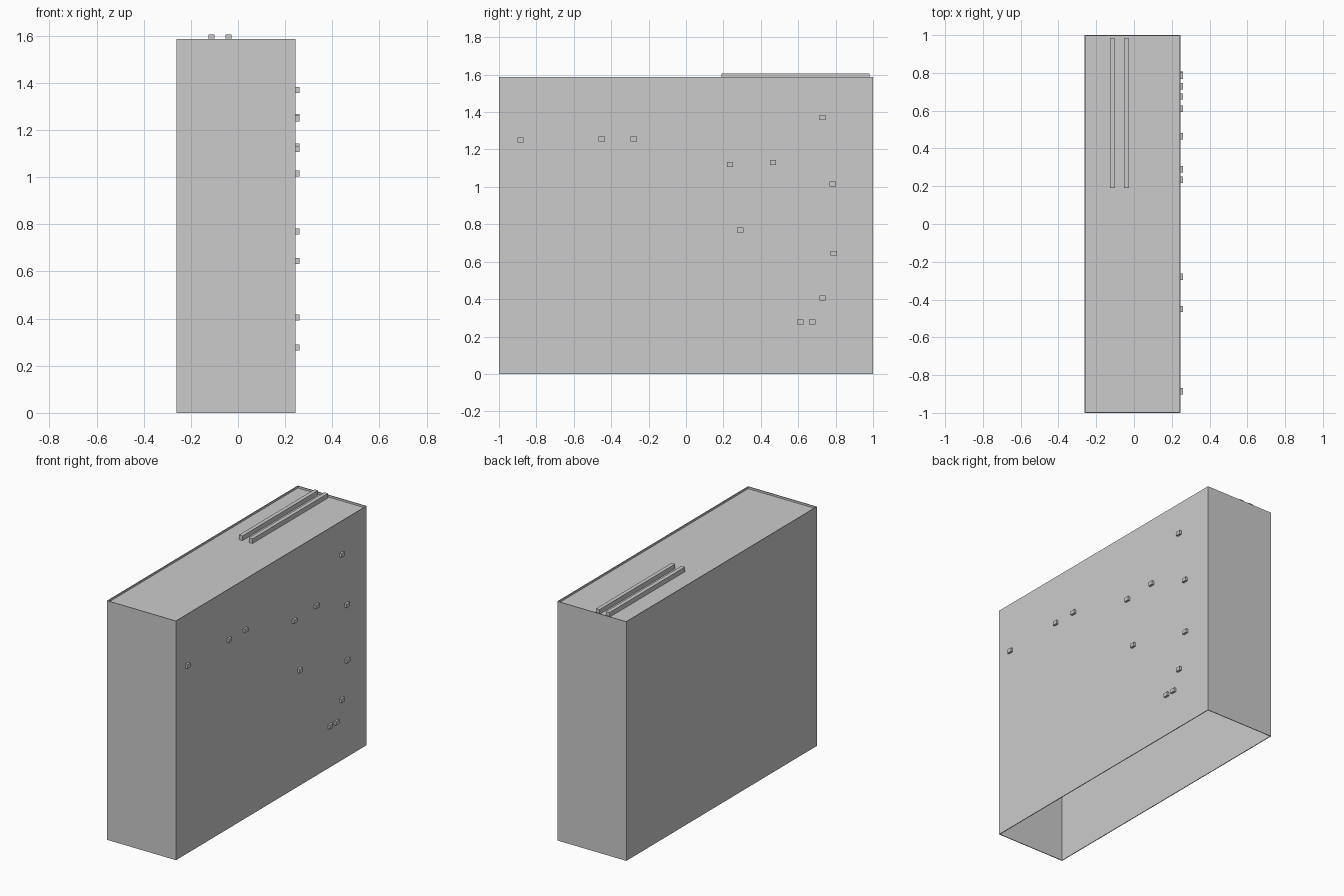
import bpy
import bmesh
from mathutils import Matrix, Vector

default = bpy.data.objects.get("Cube")
if default:
    bpy.data.objects.remove(default, do_unlink=True)

grey = bpy.data.materials.new("plain grey")
grey.use_nodes = True
colour = (0.6, 0.6, 0.6, 1)
grey.diffuse_color = colour
grey.node_tree.nodes["Principled BSDF"].inputs["Base Color"].default_value = colour

LEFT, RIGHT, HALF_DEPTH = -0.262, 0.245, 1.0
RIM, ROOF, RAIL_TOP = 1.587, 1.574, 1.605
WALL = 0.005


def box(name, low, high, open_ends=False):
    """Axis-aligned box between two corners, optionally without top and bottom."""
    low, high = Vector(low), Vector(high)
    bm = bmesh.new()
    bmesh.ops.create_cube(bm, size=1, matrix=Matrix.LocRotScale(
        (low + high) / 2, None, high - low))
    if open_ends:
        bm.normal_update()
        ends = [f for f in bm.faces if abs(f.normal.z) > 0.9]
        bmesh.ops.delete(bm, geom=ends, context="FACES_ONLY")
    mesh = bpy.data.meshes.new(name)
    bm.to_mesh(mesh)
    bm.free()
    mesh.materials.append(grey)
    obj = bpy.data.objects.new(name, mesh)
    bpy.context.collection.objects.link(obj)
    return obj


# Thin outer walls, open underneath
walls = box("outer_walls", (LEFT, -HALF_DEPTH, 0), (RIGHT, HALF_DEPTH, RIM), True)
shell = walls.modifiers.new("wall thickness", "SOLIDIFY")
shell.thickness = WALL
shell.offset = -1
shell.use_even_offset = True

# Roof panel set slightly below the rim
box("roof_panel", (LEFT + WALL, WALL - HALF_DEPTH, ROOF - WALL),
    (RIGHT - WALL, HALF_DEPTH - WALL, ROOF))

# Two parallel rails on the rear of the roof
for side, x in (("right", -0.113), ("left", -0.04)):
    box(f"roof_rail_{side}", (x - 0.013, 0.19, ROOF), (x + 0.013, 0.982, RAIL_TOP))

# Small blocks scattered over the side wall
blocks = [(-0.885, 1.25), (-0.45, 1.255), (-0.28, 1.255), (0.235, 1.12),
          (0.465, 1.13), (0.73, 1.37), (0.785, 1.015), (0.29, 0.77),
          (0.79, 0.645), (0.73, 0.405), (0.61, 0.277), (0.675, 0.277)]
for number, (y, z) in enumerate(blocks, 1):
    box(f"wall_block_{number}", (RIGHT - WALL, y - 0.017, z - 0.013),
        (0.26, y + 0.017, z + 0.013))
